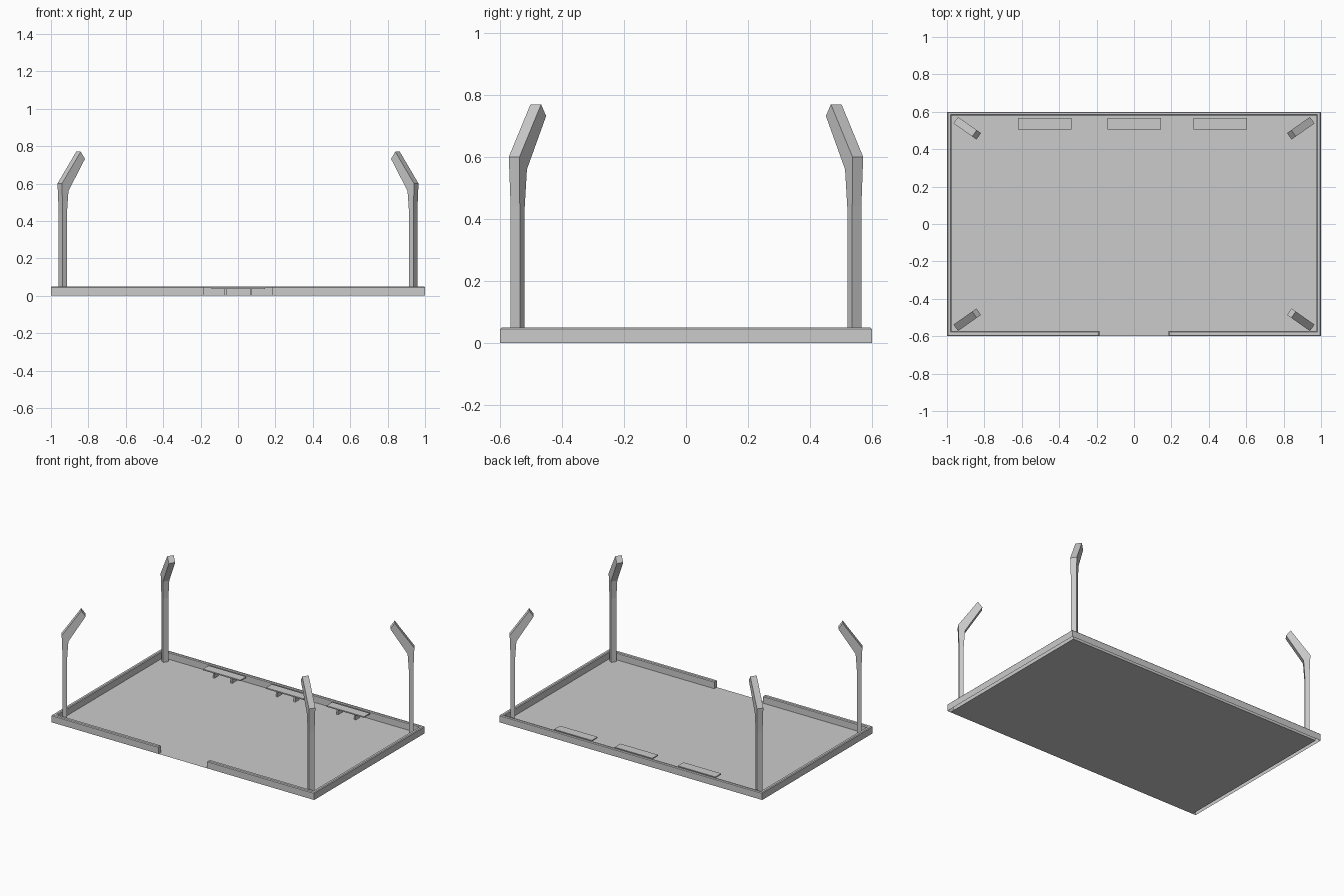
import bpy, bmesh, math
from mathutils import Vector, Matrix

if "Cube" in bpy.data.objects:
    bpy.data.objects.remove(bpy.data.objects["Cube"])

grey = bpy.data.materials.new("light grey")
grey.diffuse_color = (0.6, 0.6, 0.6, 1)
grey.use_nodes = True
grey.node_tree.nodes["Principled BSDF"].inputs["Base Color"].default_value = grey.diffuse_color


def finish(name, bm):
    bmesh.ops.recalc_face_normals(bm, faces=bm.faces)
    me = bpy.data.meshes.new(name)
    bm.to_mesh(me)
    bm.free()
    ob = bpy.data.objects.new(name, me)
    me.materials.append(grey)
    bpy.context.collection.objects.link(ob)
    return ob


def add_box(bm, x0, x1, y0, y1, z0, z1):
    m = Matrix.Translation(((x0 + x1) / 2, (y0 + y1) / 2, (z0 + z1) / 2)) @ \
        Matrix.Diagonal((x1 - x0, y1 - y0, z1 - z0, 1))
    bmesh.ops.create_cube(bm, size=1, matrix=m)


# Floor sheet
bm = bmesh.new()
bm.faces.new([bm.verts.new(p) for p in
              ((-.975, -.6, 0), (.975, -.6, 0), (.975, .58, 0), (-.975, .58, 0))])
finish("floor", bm)

# Low surrounding wall, open at the entrance and underneath
half = [(.185, -.6), (1, -.6), (1, .6)]
inner = [(.975, .58), (.975, -.573), (.185, -.573)]
mirror = lambda pts: [(-x, y) for x, y in reversed(pts)]
outline = half + mirror(half) + mirror(inner) + inner
bm = bmesh.new()
base = bm.faces.new([bm.verts.new((x, y, 0)) for x, y in outline])
res = bmesh.ops.extrude_face_region(bm, geom=[base], use_keep_orig=True)
top = [v for v in res["geom"] if isinstance(v, bmesh.types.BMVert)]
bmesh.ops.translate(bm, verts=top, vec=(0, 0, .05))
bmesh.ops.recalc_face_normals(bm, faces=bm.faces)
edges = [e for e in bm.edges if all(v.co.z > .04 for v in e.verts)]
bmesh.ops.bevel(bm, geom=edges, offset=.005, segments=1, affect='EDGES')
low = [f for f in bm.faces if all(v.co.z < .001 for v in f.verts)]
bmesh.ops.delete(bm, geom=low, context='FACES_ONLY')
finish("perimeter_wall", bm)

# Bent lamp posts: (inner d, inner z, outer d, outer z, half width), leaning inwards
rings = [(.034, 0, .006, 0, .018), (.034, .44, .006, .44, .018),
         (.042, .56, 0, .60, .021), (.150, .732, .122, .77, .021)]
angle = math.radians(35)
for side, sx in (("left", -1), ("right", 1)):
    for end, sy in (("front", -1), ("back", 1)):
        d = Vector((-sx * math.cos(angle), -sy * math.sin(angle), 0))
        w = Vector((-d.y, d.x, 0))
        o = Vector((sx * .953, sy * .555, 0))
        bm = bmesh.new()
        loops = []
        for di, zi, do, zo, h in rings:
            loops.append([bm.verts.new(o + d * dd + w * s * h + Vector((0, 0, z)))
                          for dd, z, s in ((di, zi, -1), (di, zi, 1), (do, zo, 1), (do, zo, -1))])
        for a, b in zip(loops, loops[1:]):
            for i in range(4):
                j = (i + 1) % 4
                bm.faces.new((a[i], a[j], b[j], b[i]))
        bm.faces.new(loops[0])
        bm.faces.new(loops[-1])
        finish(f"{end}_{side}_lamp_post", bm)

# Benches along the back wall
for name, cx in (("left", -.478), ("middle", .002), ("right", .462)):
    bm = bmesh.new()
    add_box(bm, cx - .143, cx + .143, .505, .568, .037, .045)
    for lx in (-.067, .067):
        add_box(bm, cx + lx - .006, cx + lx + .006, .515, .56, 0, .037)
    finish(f"{name}_bench", bm)
